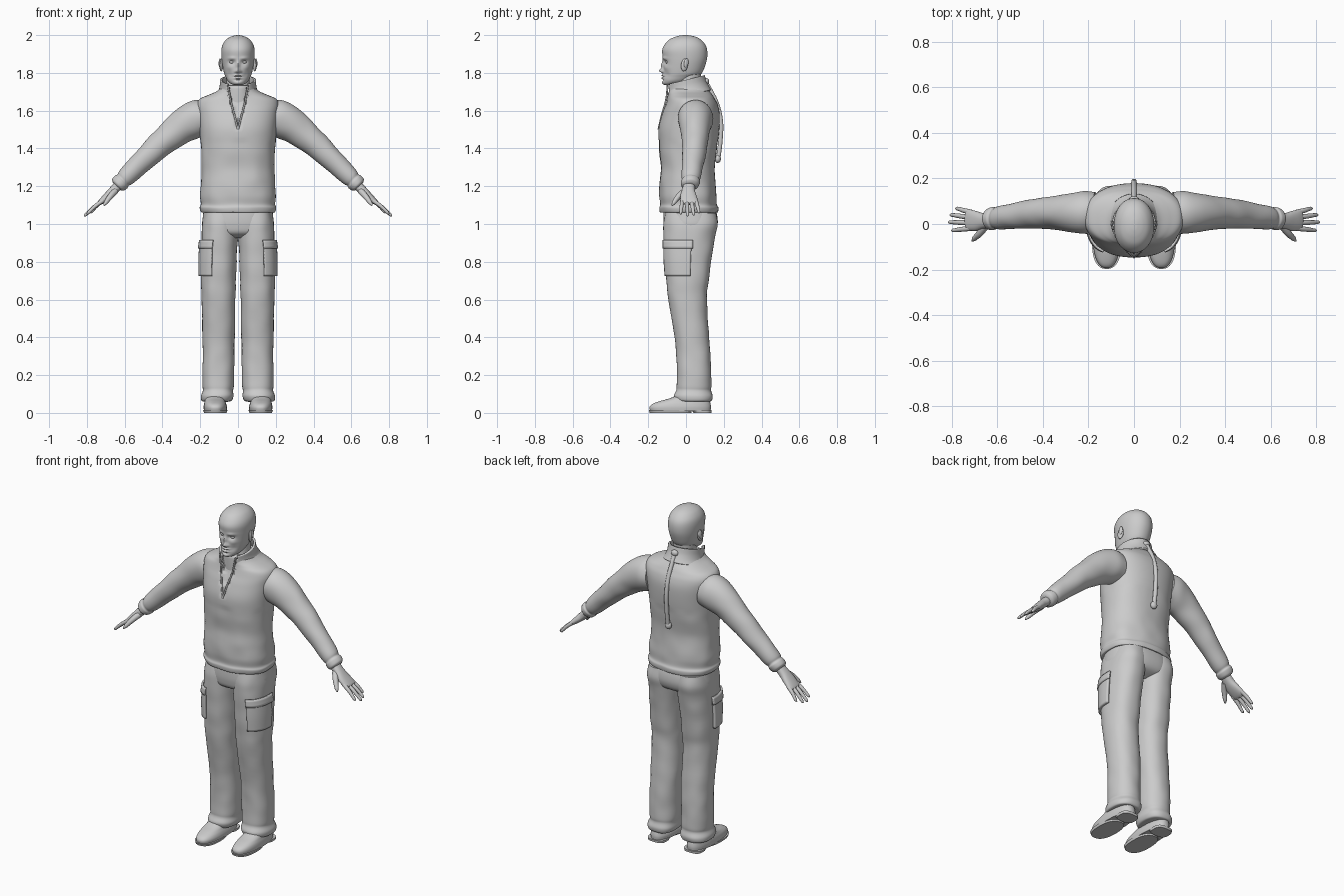
import bpy, bmesh, math
from mathutils import Vector, noise


def spline(rows, steps):
    """Catmull-Rom interpolation of section rows."""
    out = []
    for i in range(len(rows) - 1):
        p = [rows[max(0, min(len(rows) - 1, i + k))] for k in (-1, 0, 1, 2)]
        for s in range(steps):
            t = s / steps
            out.append([0.5 * (2 * b + (c - a) * t + (2 * a - 5 * b + 4 * c - d) * t * t
                               + (3 * b - a - 3 * c + d) * t ** 3) for a, b, c, d in zip(*p)])
    return out + [list(rows[-1])]


def smooth(ob, angle=50):
    bpy.ops.object.select_all(action='DESELECT')
    ob.select_set(True)
    bpy.context.view_layer.objects.active = ob
    bpy.ops.object.shade_smooth_by_angle(angle=math.radians(angle))


def loft(name, rows, n=48, steps=5, e=2.0, mirror=False, shape=None, arc=None, thick=0, keep=None, caps=True):
    """Skin superellipse sections (x, y, z, radius u, radius y, tilt)."""
    bm = bmesh.new()
    a0, a1 = arc or (0, 2 * math.pi)
    count = n + 1 if arc else n
    rings = []
    for x, y, z, a, b, t in spline(rows, steps):
        ring = []
        for k in range(count):
            ang = a0 + (a1 - a0) * k / n
            c, s = math.cos(ang), math.sin(ang)
            c = math.copysign(abs(c) ** (2 / e), c) * a
            s = math.copysign(abs(s) ** (2 / e), s) * b
            co = Vector((x + c * math.sin(t), y + s, z + c * math.cos(t)))
            ring.append(bm.verts.new(shape(co) if shape else co))
        rings.append(ring)
    for r, q in zip(rings, rings[1:]):
        for k in range(n):
            m = (k + 1) % count
            bm.faces.new((r[k], r[m], q[m], q[k]))
    if caps and not arc:
        bm.faces.new(rings[0])
        bm.faces.new(rings[-1])
    if keep:
        bmesh.ops.delete(bm, geom=[f for f in bm.faces if not keep(f.calc_center_median())], context='FACES')
    bmesh.ops.recalc_face_normals(bm, faces=bm.faces)
    me = bpy.data.meshes.new(name)
    bm.to_mesh(me)
    bm.free()
    ob = bpy.data.objects.new(name, me)
    bpy.context.collection.objects.link(ob)
    smooth(ob)
    if thick:
        so = ob.modifiers.new("thickness", 'SOLIDIFY')
        so.thickness, so.offset = thick, 0
    if mirror:
        ob.modifiers.new("mirror", 'MIRROR').use_clip = False
    return ob


def level(rows):
    """Horizontal sections: (z, x min, x max, y front, y back)."""
    return [((l + r) / 2, (f + b) / 2, z, (r - l) / 2, (b - f) / 2, math.pi / 2) for z, l, r, f, b in rows]


def body(rows):
    """Horizontal sections centred on x: (z, half width, y front, y back)."""
    return level([(z, -h, h, f, b) for z, h, f, b in rows])


def tube(name, pts, radius, radii=None):
    cu = bpy.data.curves.new(name, 'CURVE')
    cu.dimensions, cu.bevel_depth, cu.bevel_resolution, cu.use_fill_caps = '3D', radius, 3, True
    sp = cu.splines.new('BEZIER')
    sp.bezier_points.add(len(pts) - 1)
    for i, (bp, p) in enumerate(zip(sp.bezier_points, pts)):
        bp.co, bp.radius = p, radii[i] if radii else 1
        bp.handle_left_type = bp.handle_right_type = 'AUTO'
    sp.resolution_u = 6
    ob = bpy.data.objects.new(name, cu)
    bpy.context.collection.objects.link(ob)


def ball(name, loc, scale, rot=(0, 0, 0)):
    bpy.ops.mesh.primitive_uv_sphere_add(segments=20, ring_count=12, location=loc, rotation=rot)
    ob = bpy.context.object
    ob.name, ob.scale = name, scale
    smooth(ob, 60)


def cloth(co):
    return co + noise.noise_vector(co * 11) * 0.004


def jacket_shape(co):
    # recess inside the open zip
    if co.y < 0 and co.z > 1.5 and abs(co.x) < 0.05 * (co.z - 1.5) / 0.2:
        return co + Vector((0, 0.018, 0))
    return cloth(co) if co.z < 1.45 else co


# facial features: x, z, width, height, push in y
FACE = [(0, 1.812, .011, .011, -.023), (0, 1.84, .009, .02, -.012), (.013, 1.807, .008, .007, -.008),
        (.034, 1.877, .02, .008, -.005), (.032, 1.857, .016, .011, .013), (0, 1.787, .018, .005, -.009),
        (0, 1.772, .016, .005, -.009), (0, 1.7795, .022, .0025, .006), (0, 1.762, .02, .005, .004),
        (0, 1.748, .02, .009, -.006), (.045, 1.828, .016, .012, -.004), (.042, 1.79, .016, .016, .005)]


def face_shape(co):
    co = co.copy()
    if co.y < -0.03:
        co.y += sum(d * math.exp(-((abs(co.x) - x) / w) ** 2 - ((co.z - z) / h) ** 2) for x, z, w, h, d in FACE)
    return co


# head, ears, eyes and neck
loft("head", body([(1.735, .012, -.11, -.06), (1.741, .035, -.12, -.03), (1.757, .054, -.123, .02),
                   (1.78, .066, -.122, .06), (1.80, .074, -.12, .085), (1.84, .082, -.12, .102),
                   (1.88, .087, -.123, .112), (1.92, .088, -.126, .112), (1.95, .081, -.113, .102),
                   (1.975, .064, -.09, .08), (1.99, .042, -.06, .054), (1.998, .018, -.03, .022),
                   (2.0, .002, -.006, 0)]), n=112, steps=8, e=2.1, shape=face_shape)
loft("neck", body([(1.62, .08, -.07, .09), (1.70, .066, -.065, .08), (1.75, .062, -.055, .078),
                   (1.81, .062, -.05, .08)]))
for s in (1, -1):
    ball("ear", (s * .088, -.008, 1.842), (.009, .019, .034), (-.15, 0, s * .3))
    ball("ear_rim", (s * .095, .001, 1.852), (.007, .012, .025), (-.15, 0, s * .3))
    ball("eye", (s * .032, -.094, 1.857), (.014, .014, .010))

# pullover body with collar, undershirt and zip edges
loft("jacket", body([(1.065, .182, -.125, .155), (1.062, .196, -.137, .168), (1.085, .203, -.142, .171),
                     (1.105, .197, -.137, .163), (1.15, .202, -.141, .162), (1.22, .197, -.14, .155),
                     (1.3, .193, -.135, .153), (1.4, .197, -.142, .165), (1.5, .204, -.146, .176),
                     (1.58, .213, -.127, .178), (1.63, .218, -.108, .168), (1.662, .203, -.098, .152),
                     (1.682, .16, -.095, .14), (1.70, .118, -.096, .126), (1.72, .092, -.095, .11)]),
     n=112, steps=6, e=2.3, shape=jacket_shape)
loft("collar", body([(1.675, .112, -.102, .128), (1.70, .098, -.102, .115), (1.73, .091, -.1, .102),
                     (1.763, .09, -.103, .094)]), n=80, caps=False, thick=.012,
     shape=lambda c: c + Vector((0, 0, .25 * c.y)), keep=lambda c: c.y > 0 or abs(c.x) > .2 * (c.z - 1.47))
loft("undershirt", body([(1.62, .09, -.085, .09), (1.70, .076, -.086, .085), (1.725, .072, -.084, .08),
                         (1.732, .066, -.074, .078)]), e=2.2)
for s in (1, -1):
    tube("zip_edge", [(0, -.146, 1.5), (s * .02, -.127, 1.58), (s * .038, -.107, 1.65),
                      (s * .047, -.1, 1.70), (s * .053, -.098, 1.735)], .005)

# sleeves with gathered cuffs
loft("sleeve", [(.17, .05, 1.56, .094, .088, .1), (.225, .05, 1.556, .1, .093, .25),
                (.30, .05, 1.513, .088, .08, .6), (.37, .048, 1.455, .075, .071, .72),
                (.44, .045, 1.397, .066, .065, .76), (.53, .035, 1.31, .057, .056, .78),
                (.59, .028, 1.25, .048, .05, .78), (.607, .026, 1.232, .041, .045, .78),
                (.617, .025, 1.223, .046, .05, .78), (.635, .022, 1.207, .043, .047, .78),
                (.643, .021, 1.199, .03, .035, .78)], mirror=True, shape=cloth)

# hands: palm, four fingers and thumb
loft("palm", [(.62, .018, 1.217, .025, .03, .78), (.66, .013, 1.177, .024, .034, .78),
              (.69, .013, 1.148, .021, .043, .76), (.72, .017, 1.122, .016, .046, .72),
              (.735, .018, 1.11, .011, .042, .72), (.739, .018, 1.106, .004, .03, .72)],
     n=32, e=2.3, mirror=True)
for s in (1, -1):
    for y0, y1, tx, tz in ((.052, .068, .783, 1.058), (.029, .040, .807, 1.046),
                           (.005, .008, .814, 1.041), (-.019, -.028, .80, 1.052)):
        tube("finger", [(s * .715, y0, 1.124), (s * (.715 + tx) / 2, (y0 + y1) / 2, (1.135 + tz) / 2),
                        (s * (tx - .006), y1, tz + .006), (s * tx, y1, tz)], .0105, [1.1, 1, .75, .3])
    tube("thumb", [(s * .65, -.005, 1.175), (s * .678, -.042, 1.143), (s * .70, -.064, 1.113),
                   (s * .71, -.074, 1.099)], .014, [1.3, 1.1, .8, .3])

# trousers
loft("trouser_seat", body([(1.10, .178, -.115, .15), (1.04, .186, -.12, .166), (.99, .189, -.118, .166),
                           (.95, .17, -.105, .145), (.925, .08, -.06, .09)]), n=64, e=2.5)
leg = [(1.06, .0, .178, -.11, .16), (1.0, .0, .19, -.12, .168), (.94, .001, .193, -.12, .156),
       (.85, .006, .194, -.115, .14), (.7, .012, .195, -.105, .12), (.6, .014, .192, -.094, .111),
       (.4, .018, .186, -.06, .122), (.25, .021, .187, -.05, .131), (.15, .023, .188, -.05, .132),
       (.12, .026, .186, -.05, .13), (.09, .022, .196, -.063, .141), (.065, .03, .192, -.056, .137),
       (.06, .045, .175, -.04, .12)]
loft("trouser_leg", level(leg), e=2.3, steps=6, mirror=True, shape=cloth)

# cargo pockets wrapped on the outer thigh
down, front = math.radians(5), math.radians(-72)
loft("cargo_pocket", level([(.90, .0, .198, -.12, .148), (.81, .0, .203, -.118, .138), (.725, .0, .203, -.112, .13)]),
     n=20, e=2.3, arc=(front, down), thick=.014, mirror=True)
loft("pocket_flap", level([(.915, .0, .201, -.123, .15), (.87, .0, .208, -.124, .148)]),
     n=20, steps=3, e=2.3, arc=(front - .05, down + .05), thick=.01, mirror=True)

# shoes with soles
loft("shoe", level([(.01, .06, .18, -.19, .13), (.03, .058, .182, -.193, .132), (.047, .062, .18, -.178, .13),
                    (.062, .068, .176, -.14, .126), (.076, .07, .174, -.09, .122), (.095, .07, .17, -.05, .12),
                    (.13, .07, .168, -.035, .118)]), e=2.4, mirror=True)
loft("sole_front", level([(0, .06, .18, -.192, .03), (.014, .056, .184, -.197, .03)]), e=2.4, steps=1, mirror=True)
loft("sole_heel", level([(0, .066, .174, .04, .134), (.014, .064, .176, .03, .136)]), e=3, steps=1, mirror=True)

# hanging cord down the back with a knob at each end
tube("back_cord", [(0, .102, 1.755), (0, .128, 1.71), (0, .162, 1.64), (0, .184, 1.55), (0, .183, 1.45),
                   (0, .170, 1.34)], .012)
ball("cord_knob_top", (0, .106, 1.755), (.022, .017, .018))
ball("cord_knob_bottom", (0, .168, 1.345), (.02, .017, .022))
